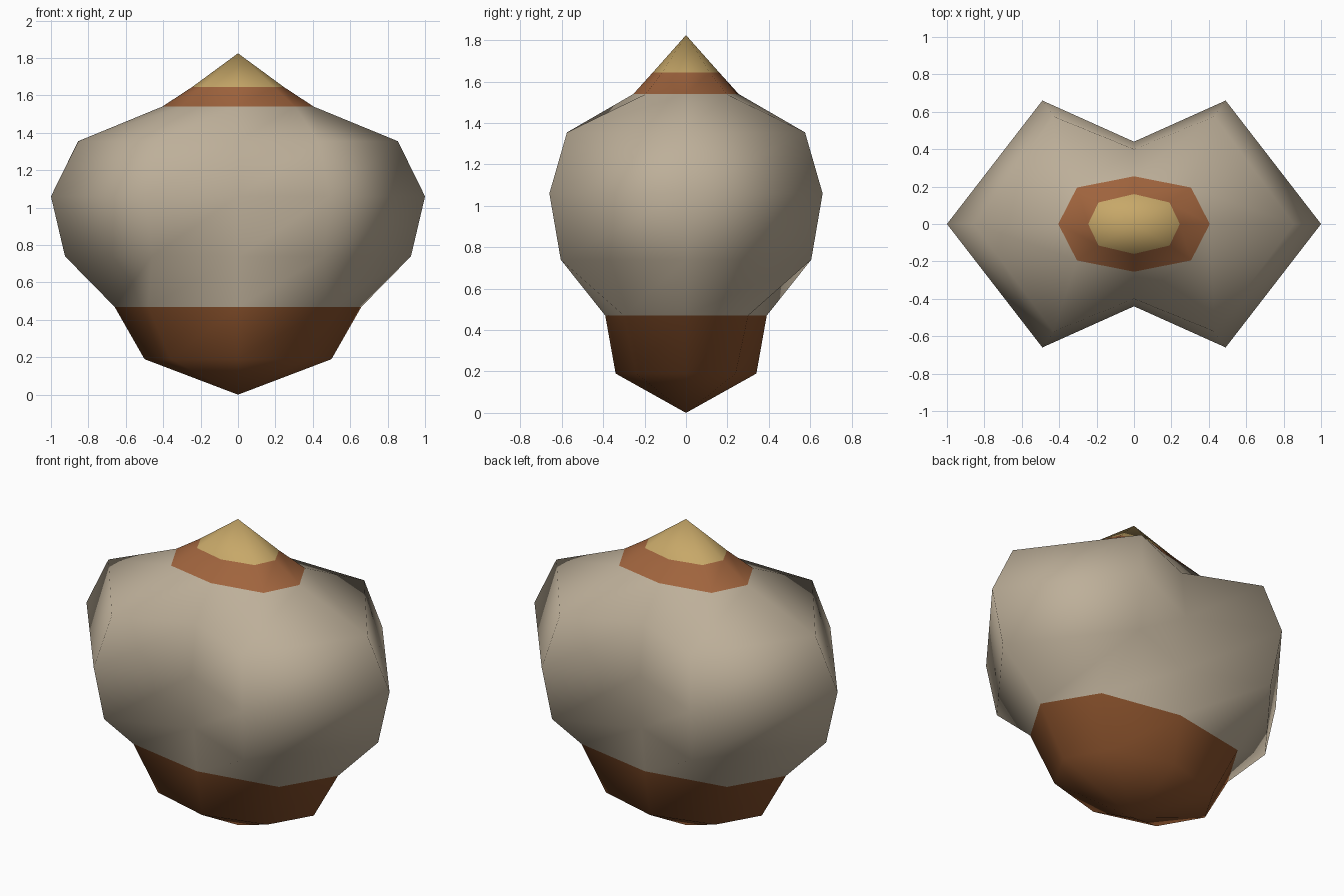
import bpy
import bmesh

cube = bpy.data.objects.get("Cube")
if cube:
    bpy.data.objects.remove(cube, do_unlink=True)


def make_material(name, rgb):
    mat = bpy.data.materials.new(name)
    mat.use_nodes = True
    colour = (*rgb, 1)
    mat.diffuse_color = colour
    mat.node_tree.nodes["Principled BSDF"].inputs["Base Color"].default_value = colour
    return mat


materials = [
    make_material("dark brown base", (0.25, 0.083, 0.025)),
    make_material("beige skin", (0.51, 0.43, 0.32)),
    make_material("brown collar", (0.35, 0.127, 0.047)),
    make_material("straw tip", (0.57, 0.39, 0.14)),
]

# Eight-sided rings: height, side x, corner x, corner y, front y
RINGS = [
    (0.19, 0.50, 0.36, 0.24, 0.34),
    (0.47, 0.66, 0.48, 0.30, 0.39),
    (0.74, 0.925, 0.46, 0.605, 0.42),
    (1.06, 1.00, 0.49, 0.66, 0.44),
    (1.355, 0.855, 0.43, 0.575, 0.40),
    (1.54, 0.405, 0.305, 0.195, 0.255),
    (1.645, 0.245, 0.19, 0.115, 0.16),
]
BASE_TOP, SKIN_TOP, COLLAR_TOP = RINGS[1][0], RINGS[5][0], RINGS[6][0]


def ring_points(z, side, cx, cy, front):
    return [(side, 0, z), (cx, cy, z), (0, front, z), (-cx, cy, z),
            (-side, 0, z), (-cx, -cy, z), (0, -front, z), (cx, -cy, z)]


# Lobed bulb, closed by a point at each end
bm = bmesh.new()
rings = [[bm.verts.new(p) for p in ring_points(*r)] for r in RINGS]
bottom = bm.verts.new((0, 0, 0))
top = bm.verts.new((0, 0, 1.825))
for i in range(8):
    j = (i + 1) % 8
    bm.faces.new((bottom, rings[0][j], rings[0][i]))
    bm.faces.new((top, rings[-1][i], rings[-1][j]))
    for low, up in zip(rings, rings[1:]):
        bm.faces.new((low[i], low[j], up[j]))
        bm.faces.new((low[i], up[j], up[i]))

# Colour bands by height
for face in bm.faces:
    z = face.calc_center_median().z
    face.material_index = sum(z > limit for limit in (BASE_TOP, SKIN_TOP, COLLAR_TOP))
    face.smooth = True

mesh = bpy.data.meshes.new("bulb")
bm.to_mesh(mesh)
bm.free()
for mat in materials:
    mesh.materials.append(mat)
bulb = bpy.data.objects.new("bulb", mesh)
bpy.context.collection.objects.link(bulb)
